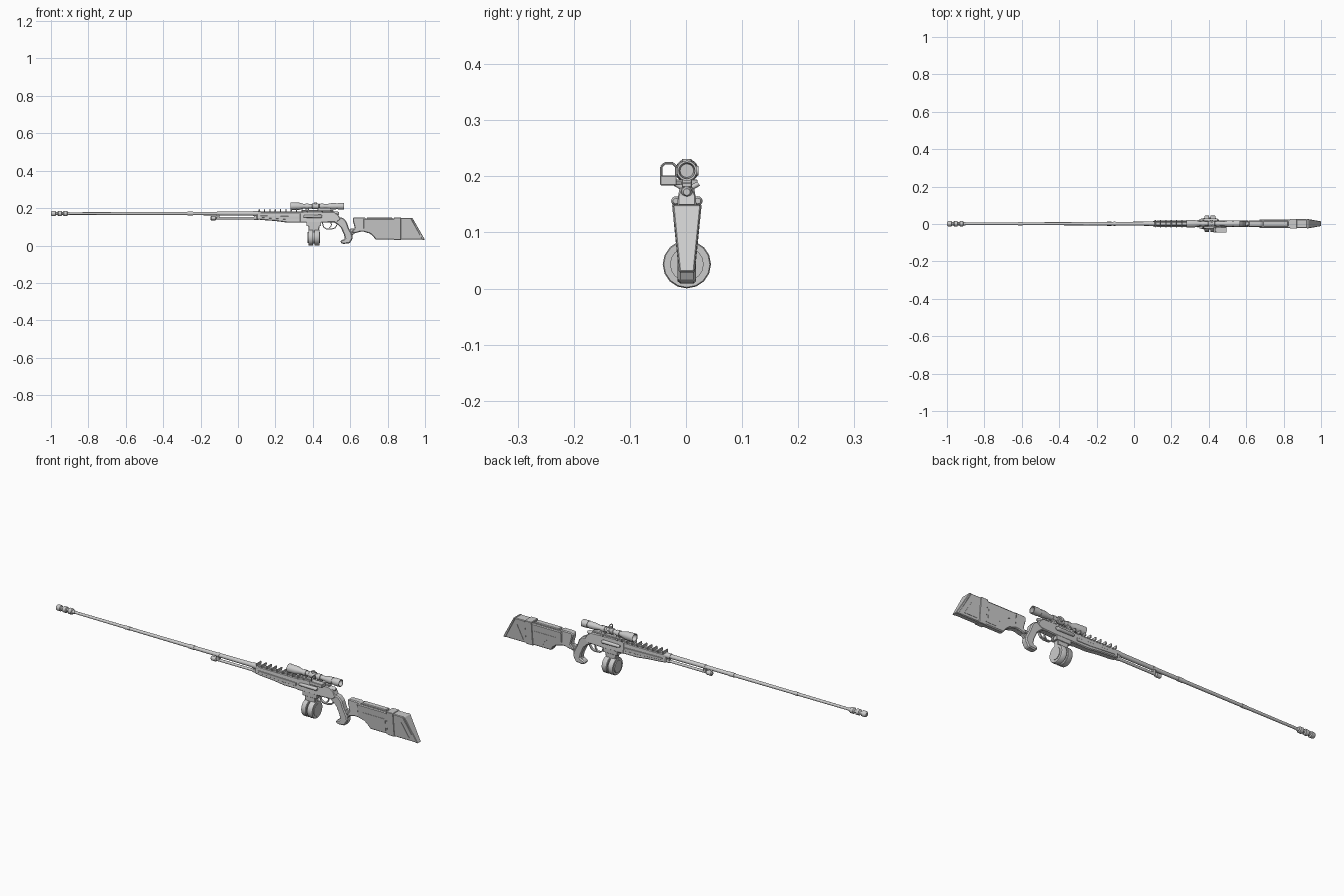
import bpy, bmesh, math
from mathutils import Vector, Matrix

CENTRE_Y = .0015


def finish(name, bm, bevel=0.0, smooth=True):
    bmesh.ops.recalc_face_normals(bm, faces=bm.faces)
    me = bpy.data.meshes.new(name)
    bm.to_mesh(me)
    bm.free()
    ob = bpy.data.objects.new(name, me)
    ob.location.y = CENTRE_Y
    bpy.context.collection.objects.link(ob)
    if bevel:
        m = ob.modifiers.new("bevel", "BEVEL")
        m.width, m.segments, m.limit_method = bevel, 1, "ANGLE"
    if smooth:
        bpy.ops.object.select_all(action="DESELECT")
        bpy.context.view_layer.objects.active = ob
        ob.select_set(True)
        bpy.ops.object.shade_smooth_by_angle(angle=math.radians(35))
    return ob


def profile(name, pts, half, y=0.0, bevel=0.003):
    """Side outline (x, z) widened in y; half is a number or a function of (x, z)."""
    bm = bmesh.new()
    w = half if callable(half) else (lambda x, z: half)
    a = [bm.verts.new((x, y - w(x, z), z)) for x, z in pts]
    b = [bm.verts.new((x, y + w(x, z), z)) for x, z in pts]
    n = len(pts)
    bm.faces.new(a)
    bm.faces.new(b[::-1])
    for i in range(n):
        bm.faces.new((a[i], a[(i + 1) % n], b[(i + 1) % n], b[i]))
    return finish(name, bm, bevel, False)


def lathe(name, pts, y, z, sides=16):
    """Turned part along x from (x, radius) pairs, closed at both ends."""
    bm = bmesh.new()
    rings = [[bm.verts.new((x, y + r * math.cos(t), z + r * math.sin(t)))
              for t in [2 * math.pi * k / sides for k in range(sides)]] for x, r in pts]
    for p, q in zip(rings, rings[1:]):
        for k in range(sides):
            bm.faces.new((p[k], p[(k + 1) % sides], q[(k + 1) % sides], q[k]))
    bm.faces.new(rings[0])
    bm.faces.new(rings[-1])
    return finish(name, bm)


def box(name, x0, x1, y0, y1, z0, z1, bevel=0.0015):
    return profile(name, [(x0, z0), (x1, z0), (x1, z1), (x0, z1)], (y1 - y0) / 2, (y0 + y1) / 2, bevel)


def rod(name, a, b, r, sides=12):
    a, b = Vector(a), Vector(b)
    bm = bmesh.new()
    bmesh.ops.create_cone(bm, cap_ends=True, segments=sides, radius1=r, radius2=r, depth=(b - a).length,
                          matrix=Matrix.Translation((a + b) / 2) @ (b - a).to_track_quat("Z", "Y").to_matrix().to_4x4())
    return finish(name, bm)


def bar_path(name, pts, half_y, thick):
    """Flat bent strip following (x, z) points at y = 0."""
    offs = []
    for i, (x, z) in enumerate(pts):
        p, q = pts[max(i - 1, 0)], pts[min(i + 1, len(pts) - 1)]
        d = Vector((q[0] - p[0], q[1] - p[1])).normalized()
        offs.append((x - d.y * thick, z + d.x * thick))
    return profile(name, list(pts) + offs[::-1], half_y, 0, 0)


# Barrel with stepped sections and muzzle brake
BZ = 0.171
lathe("barrel", [(-0.93, .0065), (-0.62, .0075), (-0.62, .009), (-0.595, .009), (-0.595, .0075),
                 (-0.27, .0085), (-0.27, .0105), (-0.24, .0105), (-0.24, .009), (-0.11, .0095),
                 (-0.11, .011), (-0.1, .011), (-0.1, .010), (0.08, .011), (0.08, .013), (0.12, .013)], 0, BZ)
brake = [(-1.0, .008), (-0.997, .012)]
for i in range(3):
    x = -0.992 + i * 0.031
    brake += [(x, .0145), (x + .016, .0145), (x + .019, .009), (x + .026, .009)]
lathe("muzzle_brake", brake + [(-0.9, .0075)], 0, BZ)

# Tube under the barrel with end cap and clamps
lathe("under_tube", [(-0.147, .007), (-0.143, .011), (-0.12, .011), (-0.115, .0065), (0.085, .0065),
                     (.085, .009), (.11, .009)], 0, .146)
box("tube_front_clamp", -0.115, -0.1, -.007, .007, .145, .168)
box("tube_rear_clamp", 0.085, 0.1, -.008, .008, .142, .168)

# Handguard and top rail
profile("handguard", [(.1, .140), (.13, .136), (.2, .131), (.26, .123), (.35, .123), (.35, .178), (.1, .178)],
        lambda x, z: .016 if z < .16 else .011, 0, .004)
for s in (-1, 1):
    profile("handguard_side_panel", [(.12, .149), (.26, .139), (.33, .139), (.33, .155), (.12, .160)],
            .002, s * .0145, .001)
box("rail_base", .105, .36, -.008, .008, .176, .183)
for i in range(9):
    x = .11 + i * .0285
    profile("rail_tooth", [(x, .18), (x + .006, .18), (x + .007, .194), (x + .001, .194)], .019, 0, .001)

# Receiver with rods along both flanks, cover and bolt
profile("receiver", [(.33, .122), (.45, .122), (.53, .125), (.55, .14), (.535, .165), (.515, .18),
                     (.36, .184), (.33, .178)], lambda x, z: .018 if z < .17 else .012, 0, .004)
for s, side in ((-1, "left"), (1, "right")):
    lathe(f"flank_rod_{side}", [(.35, .005), (.36, .0075), (.43, .0085), (.445, .0085), (.45, .005)], s * .0195, .156)
lathe("bolt_body", [(.46, .01), (.53, .01), (.54, .006)], 0, .172)
box("scope_rail", .34, .51, -.009, .009, .18, .189)

# Drum magazine: two halves on one spindle
DZ = .0432
lathe("drum_front", [(.372, .03), (.376, .030), (.376, .041), (.379, .043), (.400, .043), (.402, .041)], 0, DZ)
lathe("drum_rear", [(.408, .041), (.410, .043), (.433, .043), (.436, .041), (.436, .03), (.439, .03)], 0, DZ)
lathe("drum_spindle", [(.4, .032), (.41, .032)], 0, DZ)
profile("magazine_neck", [(.38, .06), (.432, .06), (.437, .126), (.373, .126)], .014)
box("magazine_well", .365, .445, -.017, .017, .104, .128)

# Trigger and guard
bar_path("trigger_guard", [(.448, .124), (.455, .098), (.47, .087), (.50, .085), (.52, .092), (.535, .115)], .006, .005)
bar_path("trigger", [(.492, .125), (.497, .112), (.495, .104), (.487, .097)], .0035, .005)

# Pistol grip with flared foot
profile("pistol_grip", [(.51, .126), (.535, .15), (.562, .148), (.58, .128), (.592, .095), (.609, .062),
                        (.614, .04), (.598, .012), (.56, .008), (.547, .016), (.55, .027), (.572, .036),
                        (.566, .06), (.55, .095), (.535, .11)], lambda x, z: .0165, 0, .005)
profile("grip_link", [(.585, .07), (.6, .045), (.625, .066), (.66, .075), (.66, .09), (.60, .09)], .011)


# Stock, narrowing towards the bottom
def stock_width(x, z):
    return .0125 + .0115 * (z - .03) / .115


profile("stock_neck", [(.615, .128), (.613, .145), (.622, .151), (.675, .151), (.69, .143), (.70, .075),
                       (.655, .074), (.625, .066), (.605, .072), (.625, .092)], .017, 0, .004)
profile("stock_body", [(.67, .144), (.84, .144), (.84, .032), (.735, .032), (.722, .05), (.705, .064),
                       (.67, .074)], stock_width, 0, .004)
profile("stock_band", [(.833, .150), (.872, .150), (.872, .029), (.833, .029)],
        lambda x, z: stock_width(x, z) + .002, 0, .002)
profile("stock_butt", [(.868, .147), (.925, .147), (.99, .031), (.868, .031)], stock_width, 0, .003)
profile("butt_pad", [(.922, .149), (.933, .147), (1.0, .03), (.985, .03)],
        lambda x, z: stock_width(x, z) + .0005, 0, .002)
box("cheek_rest", .69, .825, -.015, .015, .142, .151, .003)
for s in (-1, 1):
    # Raised side trims follow the sloping stock faces
    for name, pts in (("stock_side_trim", [(.70, .108), (.73, .1), (.765, .07), (.78, .045), (.825, .045), (.825, .108)]),
                      ("butt_side_trim", [(.885, .045), (.955, .045), (.915, .115)])):
        ob = profile(name, pts, .0015, 0, 0)
        for v in ob.data.vertices:
            v.co.y += s * stock_width(v.co.x, v.co.z)

# Scope, its rings and adjustment turrets
SZ = .21
lathe("scope", [(.30, .014), (.282, .017), (.280, .021), (.325, .0195), (.355, .0115), (.395, .0115),
                (.398, .0145), (.43, .0145), (.433, .0115), (.475, .0115), (.50, .0165), (.525, .017),
                (.525, .0155), (.535, .0155), (.535, .018), (.567, .018), (.567, .0145), (.55, .012)], 0, SZ, 20)
for x in (.37, .45):
    lathe("scope_ring", [(x - .008, .0145), (x + .008, .0145)], 0, SZ)
    box("scope_ring_foot", x - .009, x + .009, -.009, .009, .185, .202)
    for s in (-1, 1):
        rod("ring_clamp_screw", (x, s * .005, .178), (x, s * .021, .187), .0045)
rod("elevation_turret", (.415, 0, .215), (.415, 0, .231), .0085)
rod("windage_turret", (.415, 0, SZ), (.415, .021, SZ), .0085)

# Small reflex sight on the left side of the scope
box("reflex_arm", .44, .465, -.03, -.008, .185, .191)
box("reflex_base", .425, .495, -.0475, -.018, .184, .201)
frame = [(-.046, .2), (-.046, .217), (-.04, .223), (-.025, .223), (-.019, .217), (-.019, .2)]
for p, q in zip(frame, frame[1:]):
    rod("reflex_frame", (.437, *p), (.437, *q), .0022, 8)
